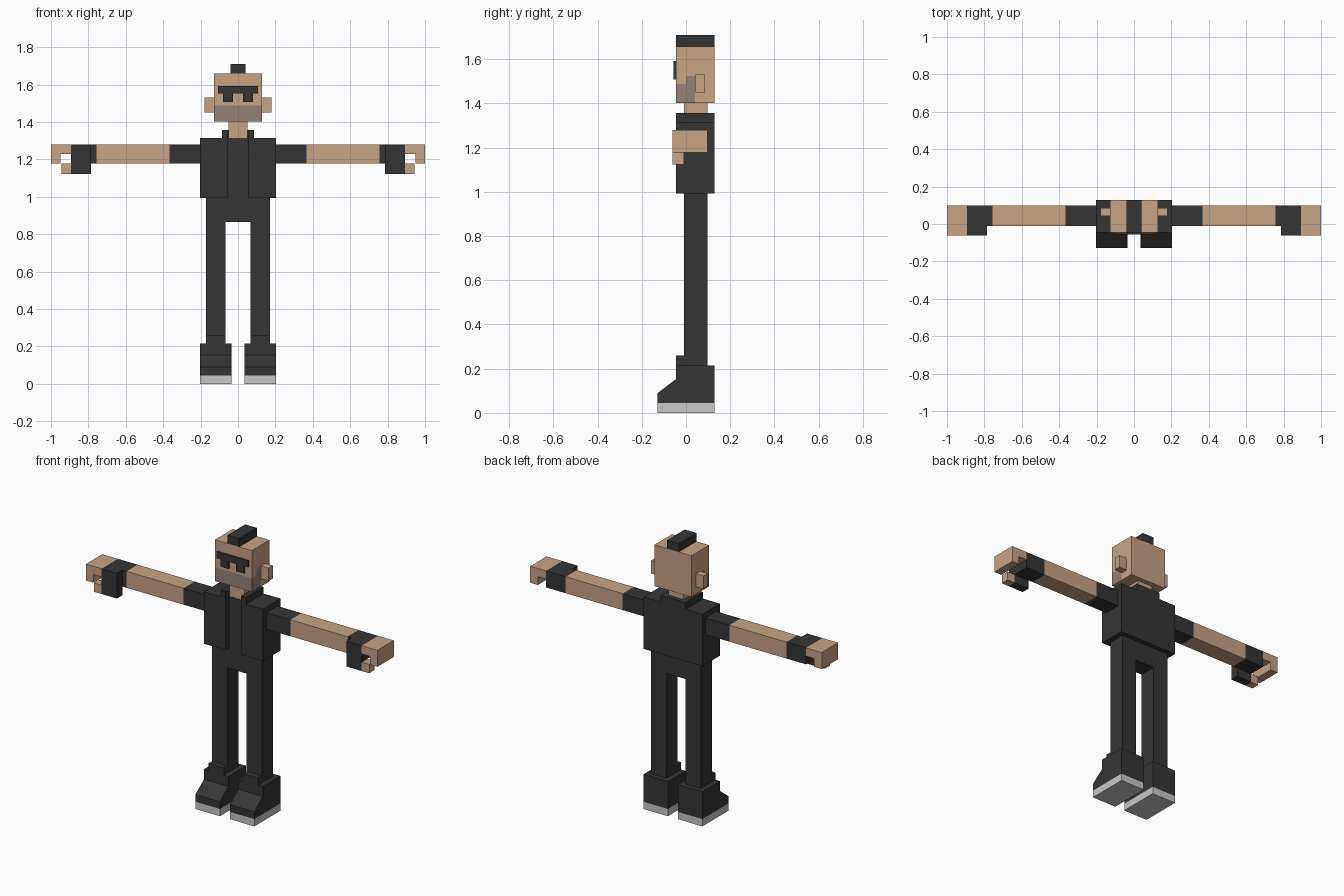
import bpy, bmesh
from mathutils import Vector

if "Cube" in bpy.data.objects:
    bpy.data.objects.remove(bpy.data.objects["Cube"])


def material(name, rgb):
    m = bpy.data.materials.new(name)
    m.diffuse_color = (*rgb, 1)
    m.use_nodes = True
    m.node_tree.nodes["Principled BSDF"].inputs["Base Color"].default_value = m.diffuse_color
    return m


DARK = material("charcoal", (0.036, 0.036, 0.036))
SKIN = material("skin", (0.584, 0.366, 0.235))
BEARD = material("stubble", (0.296, 0.223, 0.195))
SOLE = material("light_grey", (0.578, 0.578, 0.578))


def finish(name, bm, *mats):
    bmesh.ops.recalc_face_normals(bm, faces=bm.faces)
    me = bpy.data.meshes.new(name)
    bm.to_mesh(me)
    bm.free()
    for m in mats:
        me.materials.append(m)
    ob = bpy.data.objects.new(name, me)
    bpy.context.collection.objects.link(ob)
    return ob


def prism(name, axis, points, lo, hi, mat, side=1):
    """Extrude a 2D profile along an axis; side=-1 mirrors it in x."""
    bm = bmesh.new()
    verts = []
    for a, b in points:
        co = {"x": (lo, a, b), "y": (a, lo, b), "z": (a, b, lo)}[axis]
        verts.append(bm.verts.new((co[0], co[1], co[2])))
    face = bm.faces.new(verts)
    step = {"x": Vector((hi - lo, 0, 0)), "y": Vector((0, hi - lo, 0)),
            "z": Vector((0, 0, hi - lo))}[axis]
    new = bmesh.ops.extrude_face_region(bm, geom=[face])["geom"]
    bmesh.ops.translate(bm, vec=step, verts=[v for v in new if isinstance(v, bmesh.types.BMVert)])
    for v in bm.verts:
        v.co.x *= side
    return finish(name, bm, mat)


def box(name, x, y, z, mat, side=1):
    return prism(name, "z", [(x[0], y[0]), (x[1], y[0]), (x[1], y[1]), (x[0], y[1])],
                 z[0], z[1], mat, side)


FRONT, BACK = -0.045, 0.128      # torso and head depth
LIMB = (-0.01, 0.098)            # limb depth

# Head: box cut along the stubble borders, coloured by position
bm = bmesh.new()
bmesh.ops.create_cube(bm, size=1)
for v in bm.verts:
    v.co = (v.co.x * 0.254, (FRONT + BACK) / 2 + v.co.y * (BACK - FRONT), 1.53 + v.co.z * 0.256)
for co, no in (((0, 0, 1.487), (0, 0, 1)), ((0, 0, 1.525), (0, 0, 1)),
               ((0, 0.0, 0), (0, 1, 0)), ((0, 0.04, 0), (0, 1, 0))):
    bmesh.ops.bisect_plane(bm, geom=bm.verts[:] + bm.edges[:] + bm.faces[:],
                           plane_co=co, plane_no=no)
bm.normal_update()
for f in bm.faces:
    c = f.calc_center_median()
    jaw = c.z < 1.487 and c.y < 0.04
    sideburn = c.z < 1.525 and 0 < c.y < 0.04
    if abs(f.normal.z) < 0.5 and (jaw or sideburn):
        f.material_index = 1
finish("head", bm, SKIN, BEARD)

# Hair strip, neck and glasses
box("hair_strip", (-0.04, 0.04), (FRONT, BACK), (1.658, 1.71), DARK)
box("neck", (-0.052, 0.052), LIMB, (1.315, 1.402), SKIN)
prism("glasses", "y", [(-0.107, 1.593), (0.107, 1.593), (0.107, 1.553), (0.08, 1.553),
                       (0.08, 1.508), (0.027, 1.508), (0.027, 1.553), (-0.027, 1.553),
                       (-0.027, 1.508), (-0.08, 1.508), (-0.08, 1.553), (-0.107, 1.553)],
      -0.057, FRONT, DARK)

# Open jacket, with the shirt recessed between the two front panels
prism("jacket", "z", [(-0.202, FRONT), (-0.055, FRONT), (-0.055, -0.011), (0.055, -0.011),
                      (0.055, FRONT), (0.202, FRONT), (0.202, BACK), (-0.202, BACK)],
      0.993, 1.315, DARK)
# Collar wrapped around the sides and back of the neck
prism("collar", "z", [(-0.085, FRONT), (-0.053, FRONT), (-0.053, 0.099), (0.053, 0.099),
                      (0.053, FRONT), (0.085, FRONT), (0.085, BACK), (-0.085, BACK)],
      1.315, 1.356, DARK)

# Trousers: hips and both legs in one outline
prism("trousers", "y", [(-0.17, 0.215), (-0.066, 0.215), (-0.066, 0.866), (0.066, 0.866),
                        (0.066, 0.215), (0.17, 0.215), (0.17, 0.993), (-0.17, 0.993)],
      LIMB[0], LIMB[1], DARK)

for s, tag in ((-1, "right"), (1, "left")):
    box(f"ear_{tag}", (0.127, 0.18), (0.043, 0.085), (1.45, 1.53), SKIN, s)

    # Arm
    z = (1.178, 1.28)
    box(f"sleeve_{tag}", (0.202, 0.366), LIMB, z, DARK, s)
    box(f"forearm_{tag}", (0.366, 0.757), LIMB, z, SKIN, s)
    # Glove with a wider palm and a thumb base
    prism(f"glove_{tag}", "z", [(0.757, LIMB[0]), (0.787, LIMB[0]), (0.787, -0.062),
                                (0.892, -0.062), (0.892, LIMB[1]), (0.757, LIMB[1])],
          z[0], z[1], DARK, s)
    box(f"glove_thumb_{tag}", (0.787, 0.892), (-0.062, LIMB[0]), (1.123, z[0]), DARK, s)
    # Curled fingers and thumb tip
    prism(f"fingers_{tag}", "y", [(0.892, 1.28), (1.0, 1.28), (1.0, 1.178), (0.948, 1.178),
                                  (0.948, 1.229), (0.892, 1.229)], -0.062, LIMB[1], SKIN, s)
    box(f"thumb_{tag}", (0.892, 0.944), (-0.062, LIMB[0]), (1.123, z[0]), SKIN, s)

    # Boot, sole and bunched trouser cuff
    prism(f"boot_{tag}", "x", [(-0.128, 0.045), (-0.128, 0.09), (FRONT, 0.153), (FRONT, 0.215),
                               (BACK, 0.215), (BACK, 0.045)], 0.034, 0.202, DARK, s)
    box(f"sole_{tag}", (0.034, 0.202), (-0.128, BACK), (0, 0.045), SOLE, s)
    box(f"cuff_{tag}", (0.066, 0.17), (FRONT, LIMB[0]), (0.215, 0.26), DARK, s)
